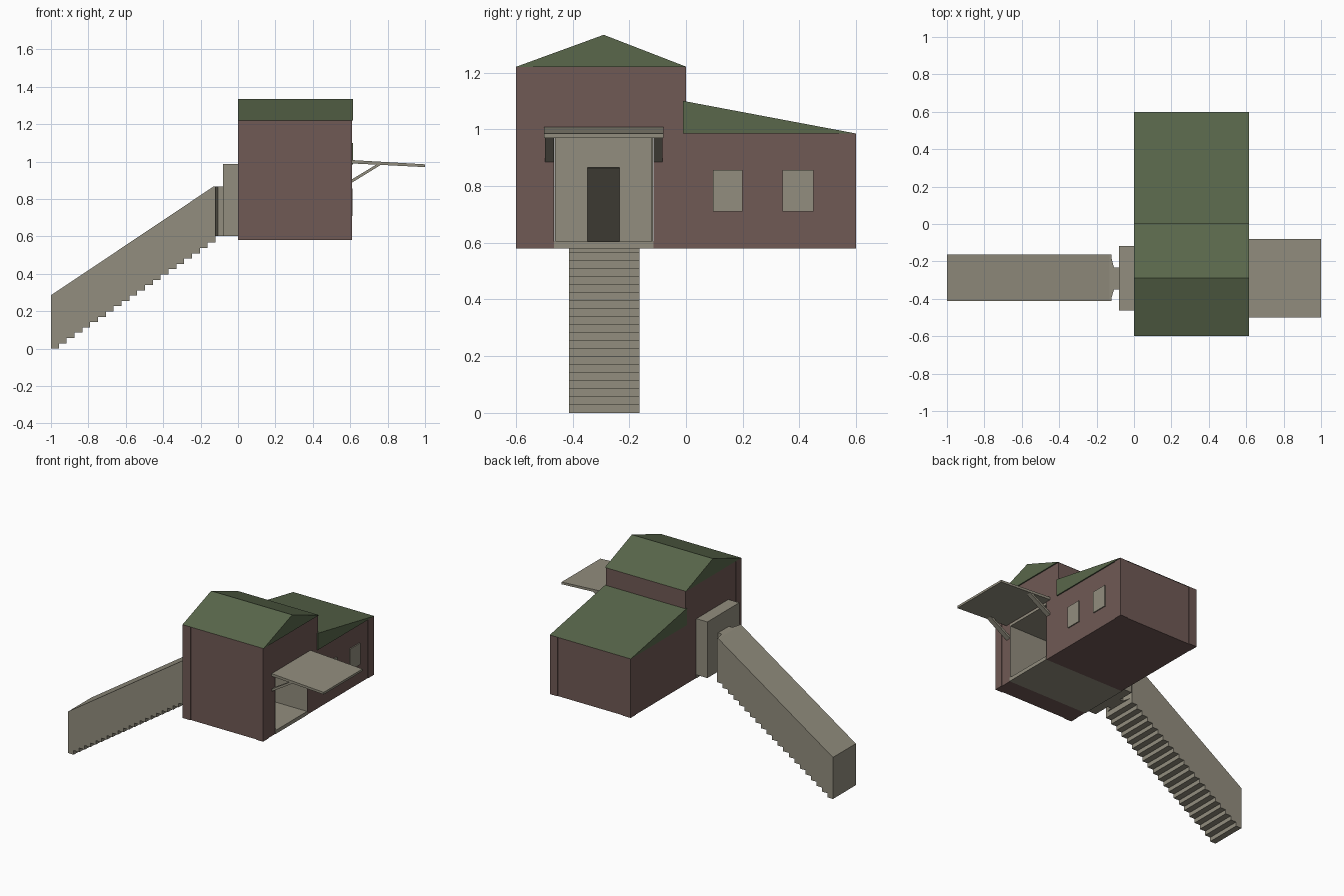
import bpy, bmesh, math

if "Cube" in bpy.data.objects:
    bpy.data.objects.remove(bpy.data.objects["Cube"])


def material(name, rgb):
    m = bpy.data.materials.new(name)
    m.diffuse_color = (*rgb, 1)
    m.use_nodes = True
    m.node_tree.nodes["Principled BSDF"].inputs["Base Color"].default_value = m.diffuse_color
    return m


BROWN = material("brown_cladding", (0.16, 0.10, 0.09))
GREEN = material("green_roofing", (0.10, 0.135, 0.07))
GREY = material("warm_grey", (0.29, 0.27, 0.21))


def finish(name, bm, mat):
    bmesh.ops.recalc_face_normals(bm, faces=bm.faces)
    me = bpy.data.meshes.new(name)
    bm.to_mesh(me)
    bm.free()
    me.materials.append(mat)
    ob = bpy.data.objects.new(name, me)
    bpy.context.collection.objects.link(ob)
    return ob


def extrude(name, pts, axis, a, b, mat):
    """Extrude a profile along x (pts are y,z) or along y (pts are x,z)."""
    bm = bmesh.new()
    place = (lambda p, t: (t, *p)) if axis == "x" else (lambda p, t: (p[0], t, p[1]))
    ends = [[bm.verts.new(place(p, t)) for p in pts] for t in (a, b)]
    bm.faces.new(ends[0])
    bm.faces.new(ends[1])
    for i in range(len(pts)):
        j = (i + 1) % len(pts)
        bm.faces.new((ends[0][i], ends[0][j], ends[1][j], ends[1][i]))
    return finish(name, bm, mat)


def box(name, x, y, z, mat):
    return extrude(name, [(y[0], z[0]), (y[1], z[0]), (y[1], z[1]), (y[0], z[1])], "x", *x, mat)


def thicken(ob, t=0.004):
    m = ob.modifiers.new("thickness", "SOLIDIFY")
    m.thickness = t


# Walls: stepped outline with a slot for the entrance hall
extrude("walls", [(-.595, .58), (-.465, .58), (-.465, .985), (-.115, .985), (-.115, .58),
                  (.595, .58), (.595, .985), (0, .985), (0, 1.22), (-.595, 1.22)],
        "x", .003, .606, BROWN)

# Corner posts
for side, ys, top in (("front", (-.6, -.54), 1.22), ("back", (.54, .6), .985)):
    for end, xs in (("left", (0, .06)), ("right", (.555, .61))):
        box(f"{side}_{end}_corner_post", xs, ys, (.58, top), BROWN)

# Roofs
extrude("gable_roof", [(-.6, 1.22), (.002, 1.22), (-.29, 1.333)], "x", -.001, .614, GREEN)
extrude("lean_to_roof", [(-.01, .985), (.6, .985), (-.01, 1.1)], "x", -.001, .614, GREEN)

# Windows
for n, ys in enumerate(((.095, .2), (.34, .45))):
    box(f"window_{n + 1}", (.6, .613), ys, (.71, .857), GREY)

# Entrance hall, open to the right, with a doorway at the far end
Y0, Y1, D0, D1 = -.463, -.117, -.35, -.233
box("hall_floor", (0, .609), (-.465, -.115), (.58, .605), GREY)
box("hall_landing", (-.08, 0), (Y0, Y1), (.601, .605), GREY)
box("hall_ceiling", (-.08, .607), (Y0, Y1), (.97, .986), GREY)
box("hall_front_wall", (-.08, .607), (Y0, Y0 + .004), (.605, .986), GREY)
box("hall_back_wall", (-.08, .607), (Y1 - .004, Y1), (.605, .986), GREY)
box("door_wall_front", (-.08, -.075), (Y0, D0), (.605, .986), GREY)
box("door_wall_back", (-.08, -.075), (D1, Y1), (.605, .986), GREY)
box("door_lintel", (-.08, -.075), (D0, D1), (.867, .986), GREY)

# Flared collar between the doorway and the stair tunnel
bm = bmesh.new()
rings = [[bm.verts.new((x, *p)) for p in ((a, lo), (b, lo), (b, .867), (a, .867))]
         for x, a, b, lo in ((-.078, D0, D1, .603), (-.107, D0, D1, .603), (-.125, -.412, -.164, .603))]
for r, s in zip(rings, rings[1:]):
    for i in range(4):
        j = (i + 1) % 4
        bm.faces.new((r[i], r[j], s[j], s[i]))
thicken(finish("tunnel_collar", bm, GREY), .003)

# Covered stair: stepped underside, sloping top, hollow and open at the upper end
steps, run, rise = 21, .88 / 21, .0283
profile = [(-1, 0)]
for i in range(steps):
    x = -1 + run * (i + 1)
    profile.append((x, rise * i))
    if i < steps - 1:
        profile.append((x, rise * (i + 1)))
profile += [(-.12, .603), (-.12, .867), (-.13, .867), (-1, .285)]
stair = extrude("covered_stair", profile, "y", -.412, -.164, GREY)
bm = bmesh.new()
bm.from_mesh(stair.data)
bmesh.ops.delete(bm, geom=[f for f in bm.faces if f.normal.x > .9 and f.calc_center_median().z > .7],
                 context="FACES_ONLY")
bm.to_mesh(stair.data)
bm.free()
thicken(stair)

# Canopy and its two braces
extrude("canopy", [(.606, .99), (1, .97), (1, .985), (.606, 1.008)], "y", -.5, -.08, GREY)
for side, a in (("front", -.498), ("back", -.115)):
    extrude(f"{side}_canopy_brace", [(.606, .885), (.765, .983), (.74, .984), (.606, .903)],
            "y", a, a + .033, GREY)
